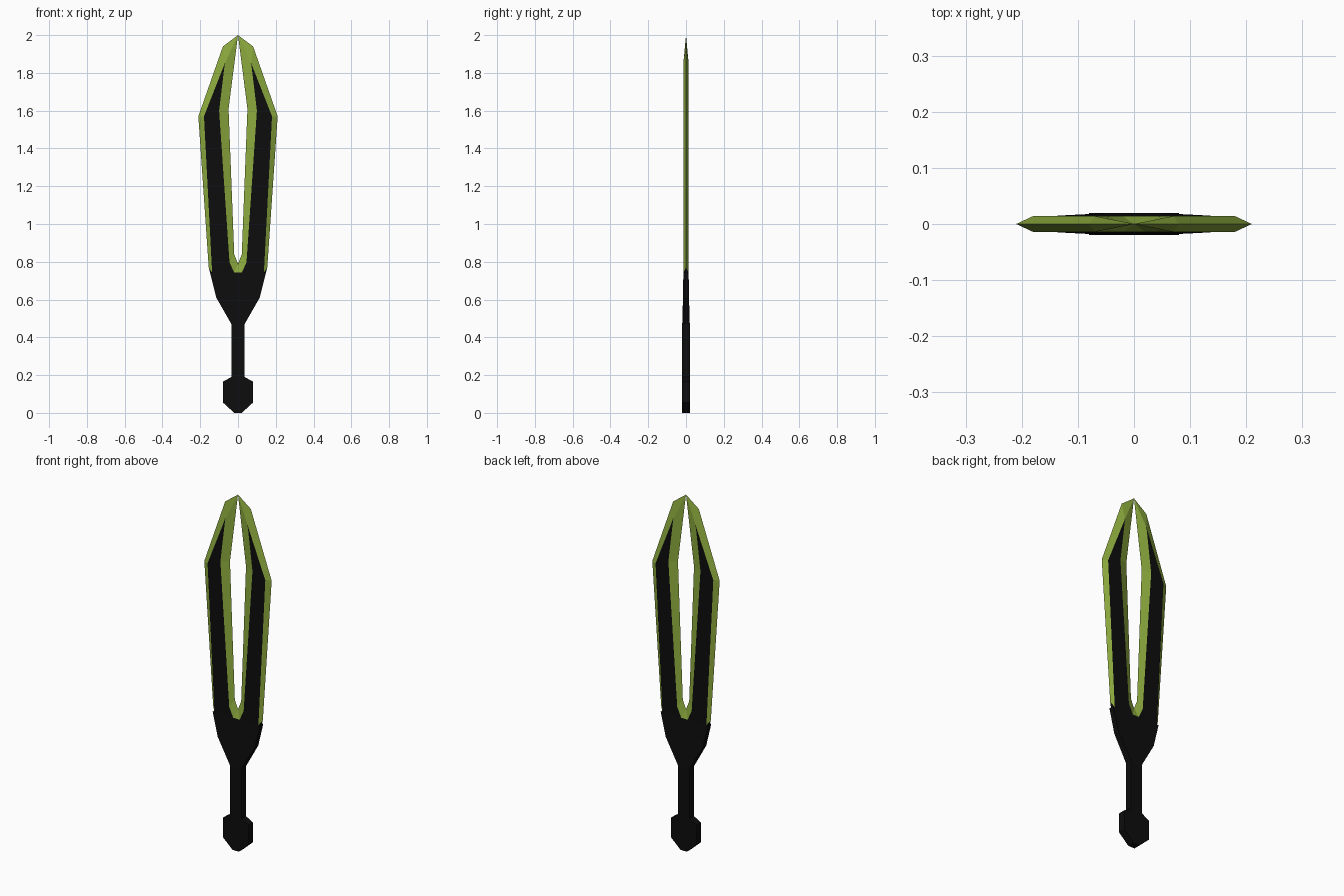
import bpy, bmesh

cube = bpy.data.objects.get("Cube")
if cube:
    bpy.data.objects.remove(cube, do_unlink=True)


def material(name, color):
    m = bpy.data.materials.new(name)
    m.use_nodes = True
    m.diffuse_color = color
    m.node_tree.nodes["Principled BSDF"].inputs["Base Color"].default_value = color
    return m


green = material("olive green", (0.265, 0.405, 0.048, 1))
black = material("matte black", (0.004, 0.004, 0.004, 1))


def finish(name, bm, mats):
    bmesh.ops.remove_doubles(bm, verts=bm.verts, dist=0.0005)
    bmesh.ops.recalc_face_normals(bm, faces=bm.faces)
    mesh = bpy.data.meshes.new(name)
    bm.to_mesh(mesh)
    bm.free()
    for m in mats:
        mesh.materials.append(m)
    obj = bpy.data.objects.new(name, mesh)
    bpy.context.collection.objects.link(obj)


# Split blade: each station runs outer edge, outer ridge, inner ridge, inner edge
T = 0.014
tip = (0, 0, 2.0)
root = [(0.155, 0, 0.77), (0.137, T, 0.742), (0.045, T, 0.797), (0.02, 0, 0.84)]
wide = [(0.21, 0, 1.57), (0.18, T, 1.57), (0.10, T, 1.60), (0.05, 0, 1.61)]
shoulder, peak = (0.08, 0, 1.94), (0.07, T, 1.85)
notch, crotch, crotch_mid = (0.02, T, 0.742), (0, 0, 0.79), (0, T, 0.742)

faces = [([root[i], root[i + 1], wide[i + 1], wide[i]], i == 1) for i in range(3)]
faces += [
    ([wide[0], wide[1], peak, shoulder], False),
    ([wide[1], wide[2], peak], True),
    ([wide[2], wide[3], tip, peak], False),
    ([shoulder, peak, tip], False),
    ([root[1], notch, root[2]], True),
    ([root[2], notch, crotch, root[3]], False),
    ([notch, crotch_mid, crotch], False),
    ([root[0], root[1], (0.148, 0, 0.742)], True),
]
bm = bmesh.new()
for sx in (1, -1):
    for sy in (1, -1):
        for points, is_core in faces:
            f = bm.faces.new([bm.verts.new((x * sx, y * sy, z)) for x, y, z in points])
            f.material_index = int(is_core)
finish("split_blade", bm, [green, black])


# Tapered slabs: rows of height, half width, half thickness
def slab(name, rows):
    bm = bmesh.new()
    rings = [[bm.verts.new((w * sx, t * sy, z))
              for sx, sy in ((-1, -1), (1, -1), (1, 1), (-1, 1))] for z, w, t in rows]
    for a, b in zip(rings, rings[1:]):
        for i in range(4):
            j = (i + 1) % 4
            bm.faces.new((a[i], a[j], b[j], b[i]))
    bm.faces.new(rings[0])
    bm.faces.new(rings[-1])
    finish(name, bm, [black])


slab("guard", [(0.47, 0.035, 0.02), (0.61, 0.115, 0.016), (0.742, 0.148, T)])
slab("grip", [(0.17, 0.035, 0.02), (0.47, 0.035, 0.02)])
slab("pommel", [(0, 0.02, 0.02), (0.055, 0.08, 0.02), (0.165, 0.08, 0.02), (0.19, 0.035, 0.02)])
